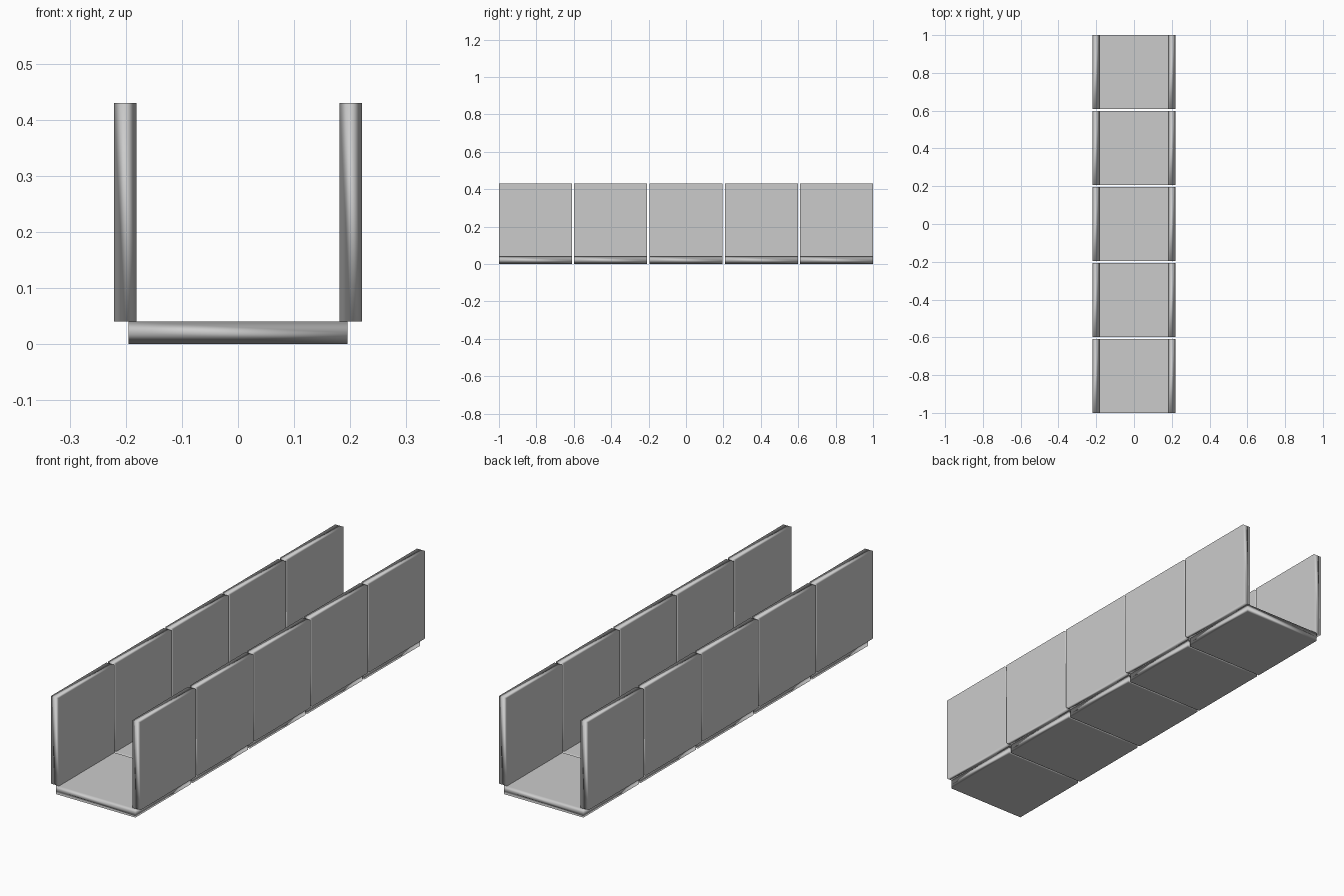
import bpy, bmesh
from mathutils import Vector

if "Cube" in bpy.data.objects:
    bpy.data.objects.remove(bpy.data.objects["Cube"])

TILE, THICK, COUNT = 0.39, 0.04, 5
PITCH = (2.0 - TILE) / (COUNT - 1)


def panel(name, center, size, axis):
    """Thin square panel with a mid-thickness edge loop round its rim."""
    bm = bmesh.new()
    bmesh.ops.create_cube(bm, size=1.0)
    for v in bm.verts:
        v.co = Vector(a * b for a, b in zip(v.co, size))
    normal = Vector((0, 0, 0))
    normal[axis] = 1
    bmesh.ops.bisect_plane(bm, geom=bm.verts[:] + bm.edges[:] + bm.faces[:],
                           plane_co=(0, 0, 0), plane_no=normal)
    for f in bm.faces:
        f.smooth = True
    mesh = bpy.data.meshes.new(name)
    bm.to_mesh(mesh)
    bm.free()
    ob = bpy.data.objects.new(name, mesh)
    ob.location = center
    bpy.context.collection.objects.link(ob)
    # Broad faces stay flat, rims shade softly
    wn = ob.modifiers.new("soft_rim", 'WEIGHTED_NORMAL')
    wn.weight = 100
    return ob


for i in range(COUNT):
    y = -1 + TILE / 2 + i * PITCH
    # Floor tile
    panel(f"floor_panel_{i + 1}", (0, y, THICK / 2), (TILE, TILE, THICK), 2)
    # Side walls standing on the floor edges
    for side, x in (("left", -0.201), ("right", 0.201)):
        panel(f"{side}_wall_panel_{i + 1}", (x, y, THICK + TILE / 2),
              (THICK, TILE, TILE), 0)
